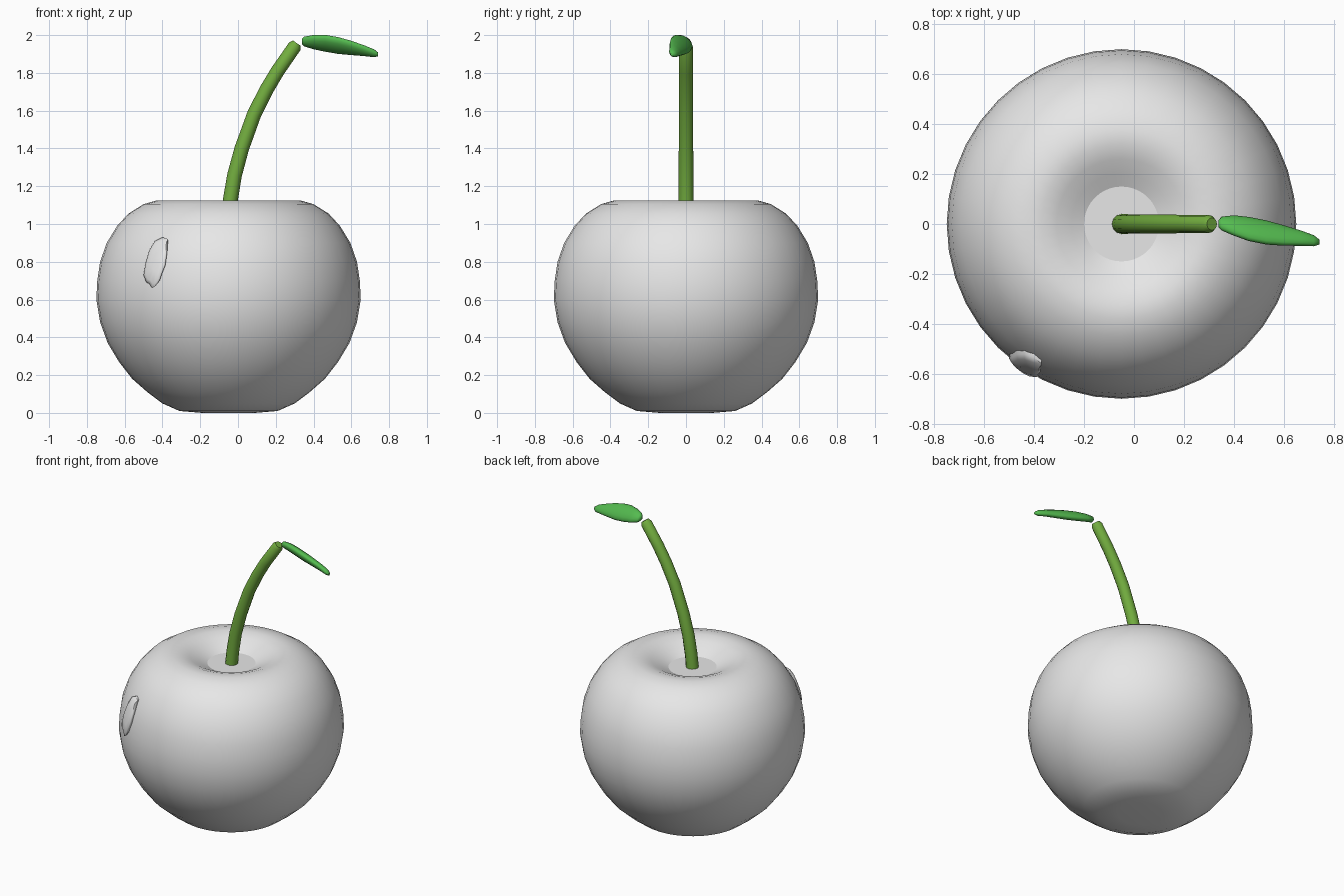
import bpy, bmesh, math
from mathutils import Vector

if "Cube" in bpy.data.objects:
    bpy.data.objects.remove(bpy.data.objects["Cube"])

CENTRE_X = -0.05


def material(name, rgb):
    mat = bpy.data.materials.new(name)
    mat.use_nodes = True
    colour = (*rgb, 1)
    mat.diffuse_color = colour
    mat.node_tree.nodes["Principled BSDF"].inputs["Base Color"].default_value = colour
    return mat


def finish(name, bm, mat, angle=60):
    mesh = bpy.data.meshes.new(name)
    bm.to_mesh(mesh)
    bm.free()
    mesh.materials.append(mat)
    obj = bpy.data.objects.new(name, mesh)
    bpy.context.collection.objects.link(obj)
    bpy.ops.object.select_all(action='DESELECT')
    obj.select_set(True)
    bpy.context.view_layer.objects.active = obj
    bpy.ops.object.shade_smooth_by_angle(angle=math.radians(angle))
    return obj


def loft(bm, rings, cap_start=True, cap_end=True):
    """Skin a list of equally long closed rings of points."""
    loops = [[bm.verts.new(p) for p in ring] for ring in rings]
    n = len(loops[0])
    for a, b in zip(loops, loops[1:]):
        for i in range(n):
            j = (i + 1) % n
            bm.faces.new((a[i], a[j], b[j], b[i]))
    if cap_start:
        bm.faces.new(loops[0][::-1])
    if cap_end:
        bm.faces.new(loops[-1])
    return loops


def ellipse(centre, u, v, n):
    c, u, v = Vector(centre), Vector(u), Vector(v)
    turns = [math.tau * i / n for i in range(n)]
    return [c + u * math.cos(t) + v * math.sin(t) for t in turns]


skin = material("fruit grey", (0.8, 0.8, 0.8))
stem_green = material("stem green", (0.17, 0.42, 0.05))
leaf_green = material("leaf green", (0.09, 0.5, 0.08))

# Fruit: round profile (radius, height) with a dimple at the top
profile = [(0.14, 0.0), (0.26, 0.01), (0.35, 0.05), (0.43, 0.11), (0.51, 0.18),
           (0.58, 0.27), (0.64, 0.37), (0.68, 0.48), (0.7, 0.6), (0.695, 0.7),
           (0.68, 0.8), (0.645, 0.9), (0.59, 0.99), (0.53, 1.055), (0.45, 1.105),
           (0.38, 1.125), (0.32, 1.125), (0.26, 1.105), (0.2, 1.075), (0.15, 1.05)]
bm = bmesh.new()
loft(bm, [ellipse((CENTRE_X, 0, z), (r, 0, 0), (0, r, 0), 40) for r, z in profile],
     cap_end=False)
finish("fruit", bm, skin)

# Dimple floor: disc facing into the fruit
bm = bmesh.new()
r, z = profile[-1]
bm.faces.new([bm.verts.new(p) for p in
              ellipse((CENTRE_X, 0, z), (r, 0, 0), (0, -r, 0), 40)])
finish("dimple_floor", bm, skin)

# Stem: bent tube
path = [Vector((x, 0, z)) for x, z in
        [(-0.05, 1.03), (-0.04, 1.13), (-0.018, 1.26), (0.02, 1.4), (0.085, 1.58),
         (0.15, 1.71), (0.21, 1.81), (0.3, 1.94), (0.312, 1.957)]]
rings = []
for i, p in enumerate(path):
    d = (path[min(i + 1, len(path) - 1)] - path[max(i - 1, 0)]).normalized()
    rad = 0.04 - 0.005 * i / len(path)
    if i == len(path) - 1:
        rad *= 0.7
    side = Vector((0, 1, 0))
    rings.append(ellipse(p, side.cross(d) * rad, side * rad, 12))
bm = bmesh.new()
loft(bm, rings)
finish("stem", bm, stem_green)

# Leaf: flattened, tilted spindle given by (x, y, z, half width)
stations = [(0.338, 0.0, 1.967, 0.014), (0.35, 0.002, 1.966, 0.032),
            (0.4, -0.006, 1.963, 0.05), (0.46, -0.02, 1.957, 0.06),
            (0.53, -0.034, 1.945, 0.06), (0.6, -0.046, 1.932, 0.05),
            (0.67, -0.057, 1.917, 0.036), (0.72, -0.067, 1.904, 0.025),
            (0.742, -0.072, 1.898, 0.01)]
wide, thin = Vector((0, -0.75, 0.66)), Vector((0, -0.66, -0.75))
bm = bmesh.new()
loft(bm, [ellipse((x, y, z), wide * w, thin * min(w, 0.012 + w * 0.25), 14)
          for x, y, z, w in stations])
finish("leaf", bm, leaf_green)


# Raised highlight patch lying on the front of the fruit
def on_skin(x, z, lift):
    for (r0, z0), (r1, z1) in zip(profile, profile[1:]):
        if z0 <= z <= z1:
            r = r0 + (r1 - r0) * (z - z0) / (z1 - z0) + lift
            break
    dx = x - CENTRE_X
    return Vector((x, -math.sqrt(r * r - dx * dx), z))


outline = [(-0.37, 0.92), (-0.4, 0.93), (-0.44, 0.91), (-0.47, 0.86), (-0.49, 0.79),
           (-0.5, 0.73), (-0.485, 0.69), (-0.47, 0.685), (-0.455, 0.66), (-0.44, 0.67),
           (-0.415, 0.7), (-0.405, 0.73), (-0.385, 0.78), (-0.375, 0.85)]
cx, cz = -0.432, 0.8
bm = bmesh.new()
loft(bm, [[on_skin(cx + (x - cx) * s, cz + (z - cz) * s, lift) for x, z in outline]
          for s, lift in ((0.97, -0.01), (1, 0.012), (0.85, 0.02), (0.4, 0.022))])
bmesh.ops.recalc_face_normals(bm, faces=bm.faces)
finish("highlight_patch", bm, skin)
